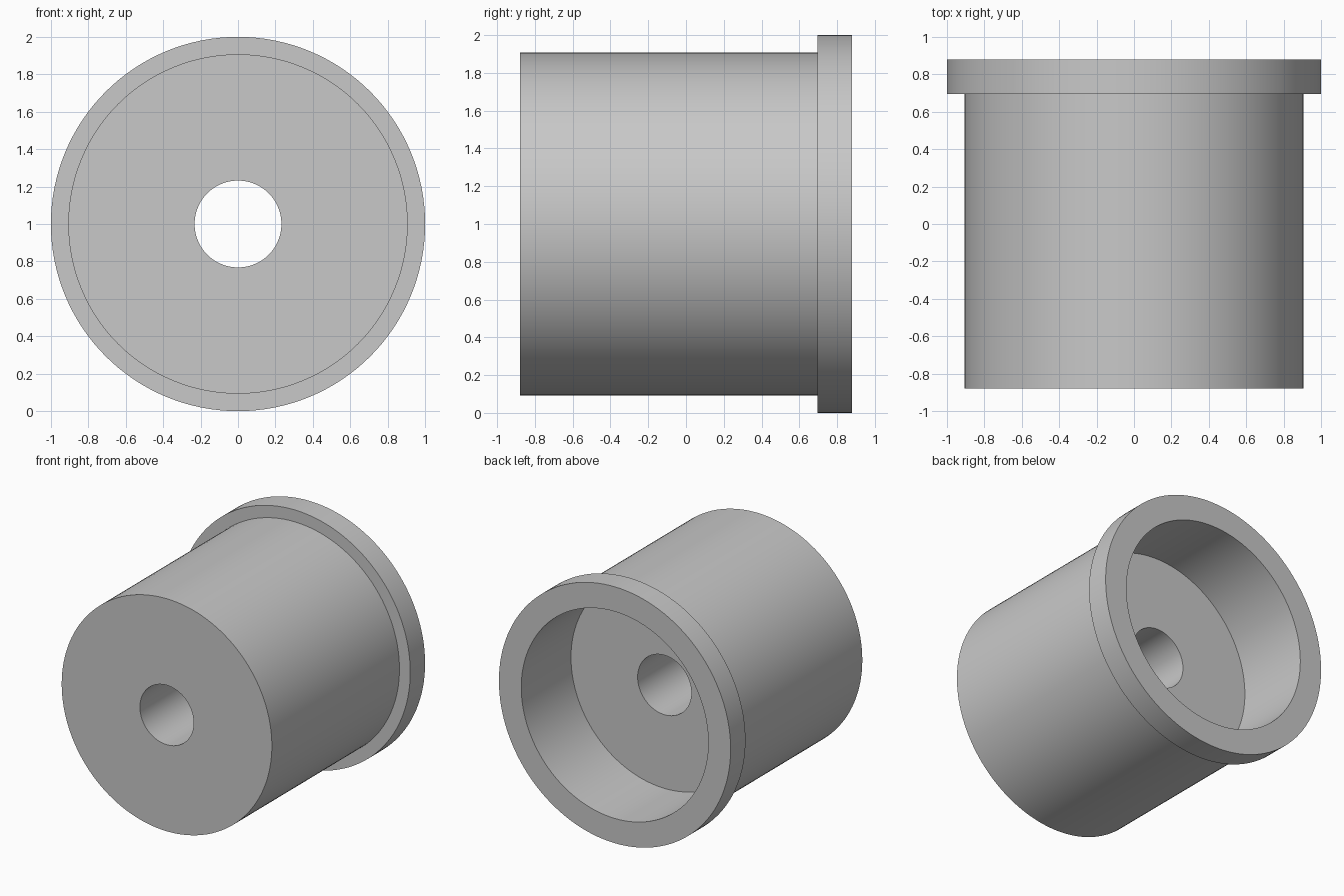
import bpy
import bmesh
import math
from mathutils import Matrix, Vector

cube = bpy.data.objects.get("Cube")
if cube:
    bpy.data.objects.remove(cube, do_unlink=True)

SEGMENTS = 128
HALF_LENGTH = 0.878
BODY_R, FLANGE_R, RECESS_R, BORE_R = 0.907, 1.0, 0.807, 0.232
FLANGE_Y, FLOOR_Y = 0.695, 0.265

# Plain grey material
grey = bpy.data.materials.new("plain grey")
grey.use_nodes = True
colour = (0.58, 0.58, 0.58, 1.0)
grey.diffuse_color = colour
grey.node_tree.nodes["Principled BSDF"].inputs["Base Color"].default_value = colour

# Closed section of the bushing, as (radius, y), turned around the y axis
profile = [
    (BORE_R, -HALF_LENGTH), (BODY_R, -HALF_LENGTH),
    (BODY_R, FLANGE_Y), (FLANGE_R, FLANGE_Y),
    (FLANGE_R, HALF_LENGTH), (RECESS_R, HALF_LENGTH),
    (RECESS_R, FLOOR_Y), (BORE_R, FLOOR_Y),
]

bm = bmesh.new()
ring = [bm.verts.new((0, y, r)) for r, y in profile]
edges = [bm.edges.new((a, b)) for a, b in zip(ring, ring[1:] + ring[:1])]
bmesh.ops.spin(bm, geom=ring + edges, cent=Vector(), axis=(0, 1, 0),
               angle=math.tau, steps=SEGMENTS)
bmesh.ops.remove_doubles(bm, verts=bm.verts, dist=0.0001)
bmesh.ops.recalc_face_normals(bm, faces=bm.faces)
bmesh.ops.transform(bm, matrix=Matrix.Translation((0, 0, FLANGE_R)), verts=bm.verts)

mesh = bpy.data.meshes.new("flanged_bushing")
bm.to_mesh(mesh)
bm.free()
mesh.materials.append(grey)

# Flanged bushing with a stepped bore
bushing = bpy.data.objects.new("flanged_bushing", mesh)
bpy.context.collection.objects.link(bushing)
bpy.ops.object.select_all(action="DESELECT")
bushing.select_set(True)
bpy.context.view_layer.objects.active = bushing
bpy.ops.object.shade_smooth_by_angle(angle=math.radians(30))
